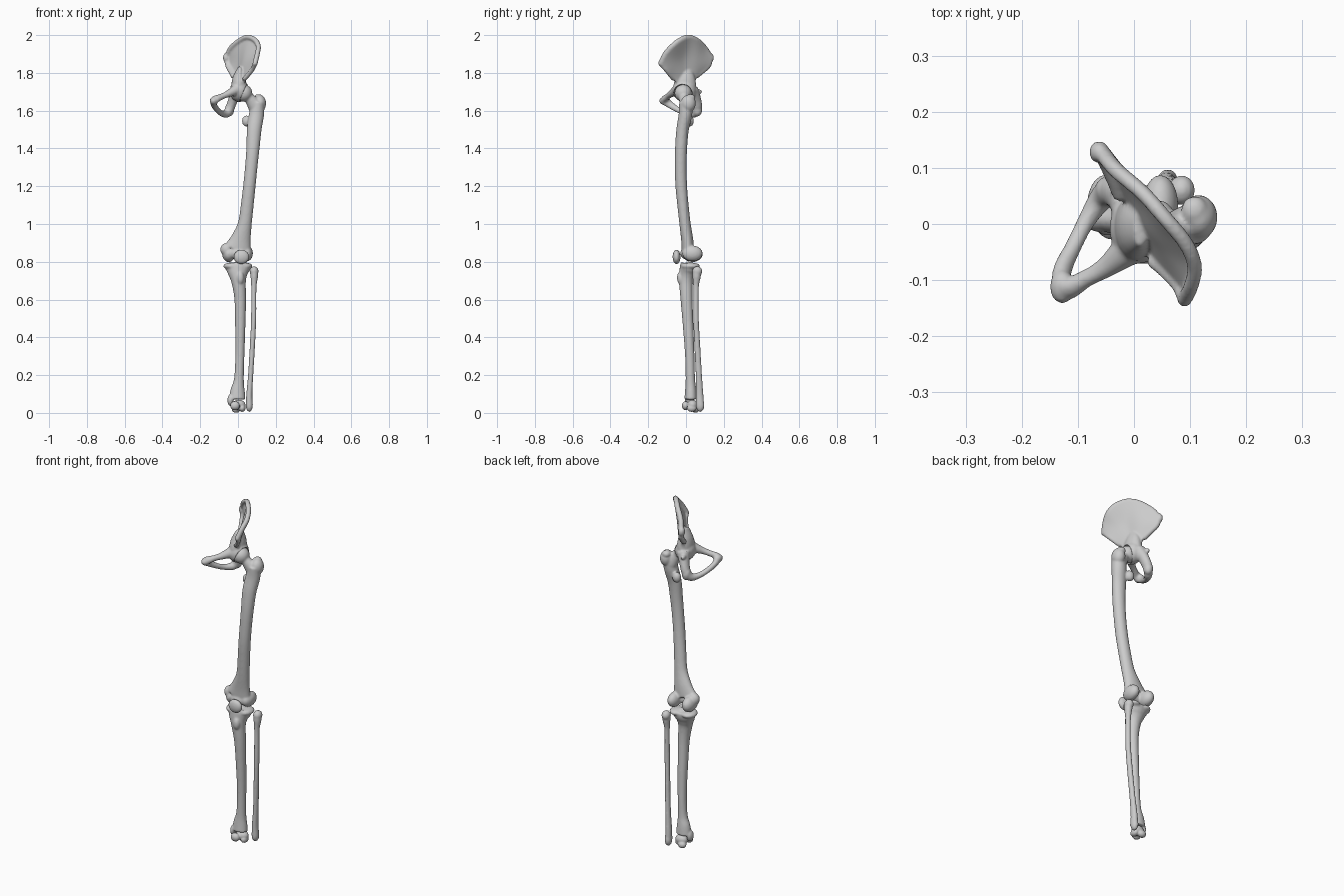
import bpy, bmesh, math
from mathutils import Vector, Matrix


def spline(pts, n):
    """Catmull-Rom resampling of points of any dimension."""
    p = [Vector(q) for q in pts]
    p = [p[0] * 2 - p[1]] + p + [p[-1] * 2 - p[-2]]
    out = []
    for k in range(n):
        t = k / (n - 1) * (len(p) - 3)
        i = min(int(t), len(p) - 4)
        t -= i
        a, b, c, d = p[i:i + 4]
        out.append((b * 2 + (c - a) * t + (a * 2 - b * 5 + c * 4 - d) * t ** 2
                    + (b * 3 - a - c * 3 + d) * t ** 3) * 0.5)
    return out


def tube(bm, pts, n=40, seg=20):
    """Sweep an ellipse along points (x, y, z, rx, ry)."""
    s = spline(pts, n)
    pos = [Vector(q[:3]) for q in s]
    u = Vector((1, 0, 0))
    rings = []
    for i, q in enumerate(s):
        t = (pos[min(i + 1, n - 1)] - pos[max(i - 1, 0)]).normalized()
        u = (u - t * u.dot(t)).normalized()
        v = t.cross(u)
        rings.append([bm.verts.new(pos[i] + u * q[3] * math.cos(a) + v * q[4] * math.sin(a))
                      for a in (2 * math.pi * k / seg for k in range(seg))])
    for a, b in zip(rings, rings[1:]):
        for k in range(seg):
            bm.faces.new((a[k], a[(k + 1) % seg], b[(k + 1) % seg], b[k]))
    bm.faces.new(rings[0])
    bm.faces.new(rings[-1])


def rod(bm, pts, r, n=30):
    tube(bm, [(*p, r, r) for p in pts], n)
    for p in (pts[0], pts[-1]):
        blob(bm, p, (r, r, r))


def blob(bm, c, r, tilt=0):
    m = Matrix.Translation(c) @ Matrix.Rotation(tilt, 4, 'Y') @ Matrix.Diagonal((*r, 1))
    bmesh.ops.create_icosphere(bm, subdivisions=3, radius=1, matrix=m)


def bone(name, bm, voxel=0.005, smooth=6):
    """Fuse the overlapping pieces into one smooth surface."""
    bmesh.ops.recalc_face_normals(bm, faces=bm.faces)
    me = bpy.data.meshes.new(name)
    bm.to_mesh(me)
    bm.free()
    ob = bpy.data.objects.new(name, me)
    bpy.context.collection.objects.link(ob)
    r = ob.modifiers.new("fuse", 'REMESH')
    r.mode, r.voxel_size, r.use_smooth_shade = 'VOXEL', voxel, True
    s = ob.modifiers.new("soften", 'SMOOTH')
    s.factor, s.iterations = 0.5, smooth
    return ob


HEAD = (0.03, -0.015, 1.693)

# Hip bone: fan-shaped blade
crest = [(-0.06, 0.13, 1.885), (-0.035, 0.098, 1.935), (0.015, 0.055, 1.975), (0.055, 0.01, 1.989),
         (0.092, -0.035, 1.972), (0.108, -0.075, 1.94), (0.102, -0.11, 1.9), (0.09, -0.135, 1.85)]
mid = [(-0.053, 0.118, 1.84), (0.0, 0.05, 1.868), (0.03, -0.01, 1.875),
       (0.055, -0.055, 1.86), (0.07, -0.105, 1.815)]
neck = [(-0.025, 0.055, 1.785), (-0.01, 0.03, 1.772), (0.003, 0, 1.768),
        (0.017, -0.03, 1.768), (0.035, -0.068, 1.77)]
base = [(-0.018, 0.04, 1.72), (0.0, 0, 1.71), (0.015, -0.04, 1.72)]
N = 28
cols = [spline(c, 18) for c in zip(*(spline(row, N) for row in (crest, mid, neck, base)))]
bm = bmesh.new()
grid = [[bm.verts.new(p) for p in c] for c in cols]
for a, b in zip(grid, grid[1:]):
    for k in range(17):
        bm.faces.new((a[k], a[k + 1], b[k + 1], b[k]))
bmesh.ops.recalc_face_normals(bm, faces=bm.faces)
bmesh.ops.solidify(bm, geom=bm.faces[:], thickness=0.015)
# Thickened rim, spines and neck
rod(bm, crest, 0.0135, 50)
rod(bm, [crest[0], mid[0], (-0.035, 0.08, 1.805), neck[0]], 0.015)
rod(bm, [crest[-1], (0.077, -0.108, 1.82), (0.05, -0.08, 1.785), neck[-1]], 0.012)
blob(bm, (-0.062, 0.128, 1.88), (0.018, 0.02, 0.026))
tube(bm, [(0.012, -0.01, 1.83, 0.012, 0.03), (0.006, -0.005, 1.775, 0.034, 0.052),
          (0.004, -0.005, 1.72, 0.04, 0.06), (0.0, 0.005, 1.68, 0.03, 0.04)])
# Hip socket body
blob(bm, (0.008, -0.008, 1.705), (0.052, 0.063, 0.06))
# Ischium and pubis ring
tube(bm, [(-0.005, 0.03, 1.71, 0.036, 0.036), (-0.025, 0.05, 1.66, 0.026, 0.03),
          (-0.042, 0.058, 1.615, 0.024, 0.027), (-0.06, 0.043, 1.585, 0.022, 0.022),
          (-0.085, 0.005, 1.585, 0.016, 0.016), (-0.108, -0.04, 1.603, 0.015, 0.015),
          (-0.128, -0.085, 1.632, 0.02, 0.016), (-0.122, -0.115, 1.657, 0.023, 0.018),
          (-0.085, -0.097, 1.675, 0.016, 0.016), (-0.05, -0.077, 1.69, 0.019, 0.019),
          (-0.01, -0.045, 1.71, 0.03, 0.03)], 90)
blob(bm, (-0.128, -0.112, 1.652), (0.022, 0.03, 0.022))
blob(bm, (-0.045, 0.06, 1.605), (0.025, 0.026, 0.036))
blob(bm, (-0.03, 0.066, 1.7), (0.012, 0.02, 0.014))
hip = bone("hip_bone", bm)

# Socket cutter
bm = bmesh.new()
bmesh.ops.create_uvsphere(bm, u_segments=32, v_segments=20, radius=0.05,
                          matrix=Matrix.Translation(HEAD))
for f in bm.faces:
    f.smooth = True
me = bpy.data.meshes.new("socket_cutter")
bm.to_mesh(me)
bm.free()
cutter = bpy.data.objects.new("socket_cutter", me)
bpy.context.collection.objects.link(cutter)
cutter.hide_render = True
cutter.hide_set(True)
b = hip.modifiers.new("socket", 'BOOLEAN')
b.operation, b.object = 'DIFFERENCE', cutter

# Femur
bm = bmesh.new()
tube(bm, [(0.108, 0.0, 1.645, 0.033, 0.036), (0.098, -0.003, 1.58, 0.04, 0.036),
          (0.086, -0.018, 1.5, 0.039, 0.033), (0.079, -0.026, 1.4, 0.035, 0.032),
          (0.07, -0.028, 1.3, 0.033, 0.031), (0.06, -0.025, 1.2, 0.033, 0.031),
          (0.049, -0.016, 1.1, 0.034, 0.03), (0.036, -0.005, 1.0, 0.037, 0.03),
          (0.015, 0.006, 0.92, 0.054, 0.032), (-0.002, 0.01, 0.865, 0.074, 0.033)], 70)
blob(bm, HEAD, (0.046, 0.046, 0.046))
tube(bm, [(0.03, -0.015, 1.69, 0.03, 0.03), (0.06, -0.01, 1.665, 0.029, 0.027),
          (0.1, 0.0, 1.615, 0.045, 0.034)])
blob(bm, (0.115, 0.012, 1.638), (0.034, 0.04, 0.046))
blob(bm, (0.108, 0.024, 1.668), (0.024, 0.026, 0.02))
blob(bm, (0.045, 0.02, 1.545), (0.024, 0.022, 0.03))
# Knee condyles
blob(bm, (-0.049, 0.034, 0.842), (0.035, 0.055, 0.044))
blob(bm, (0.047, 0.034, 0.844), (0.032, 0.054, 0.042))
blob(bm, (-0.06, 0.015, 0.865), (0.034, 0.03, 0.035))
blob(bm, (0.0, 0.0, 0.845), (0.05, 0.03, 0.032))
bone("femur", bm)

# Kneecap
bm = bmesh.new()
blob(bm, (0.018, -0.05, 0.826), (0.042, 0.021, 0.039))
bone("kneecap", bm)

# Tibia
bm = bmesh.new()
tube(bm, [(0.0, 0.018, 0.79, 0.07, 0.046), (0.0, 0.014, 0.765, 0.068, 0.048),
          (0.0, 0.006, 0.735, 0.052, 0.043), (0.004, 0.0, 0.69, 0.038, 0.037),
          (0.012, 0.003, 0.6, 0.031, 0.032), (0.012, 0.012, 0.45, 0.027, 0.028),
          (0.01, 0.02, 0.3, 0.024, 0.025), (0.005, 0.023, 0.18, 0.026, 0.025),
          (-0.002, 0.025, 0.12, 0.038, 0.03), (-0.004, 0.025, 0.072, 0.044, 0.034)], 60)
blob(bm, (-0.036, 0.02, 0.777), (0.042, 0.05, 0.019))
blob(bm, (0.036, 0.024, 0.777), (0.041, 0.05, 0.019))
blob(bm, (0.0, 0.02, 0.79), (0.02, 0.02, 0.015))
blob(bm, (0.012, -0.03, 0.715), (0.02, 0.018, 0.035))
blob(bm, (-0.04, 0.018, 0.067), (0.016, 0.024, 0.032))
bone("tibia", bm)

# Fibula
bm = bmesh.new()
tube(bm, [(0.085, 0.058, 0.755, 0.022, 0.024), (0.086, 0.056, 0.72, 0.02, 0.022),
          (0.084, 0.053, 0.66, 0.014, 0.015), (0.083, 0.053, 0.5, 0.014, 0.015),
          (0.076, 0.06, 0.35, 0.014, 0.016), (0.067, 0.068, 0.2, 0.014, 0.017),
          (0.06, 0.072, 0.1, 0.016, 0.02), (0.06, 0.074, 0.045, 0.019, 0.022)], 50)
blob(bm, (0.085, 0.06, 0.75), (0.024, 0.027, 0.027))
blob(bm, (0.06, 0.075, 0.04), (0.019, 0.023, 0.035))
bone("fibula", bm)

# Ankle bone
bm = bmesh.new()
blob(bm, (0.004, 0.034, 0.042), (0.036, 0.028, 0.028))
blob(bm, (-0.016, -0.002, 0.038), (0.026, 0.02, 0.024))
blob(bm, (0.022, 0.03, 0.025), (0.018, 0.026, 0.02))
blob(bm, (-0.01, 0.05, 0.02), (0.024, 0.02, 0.02))
bone("ankle_bone", bm, 0.004, 4)
